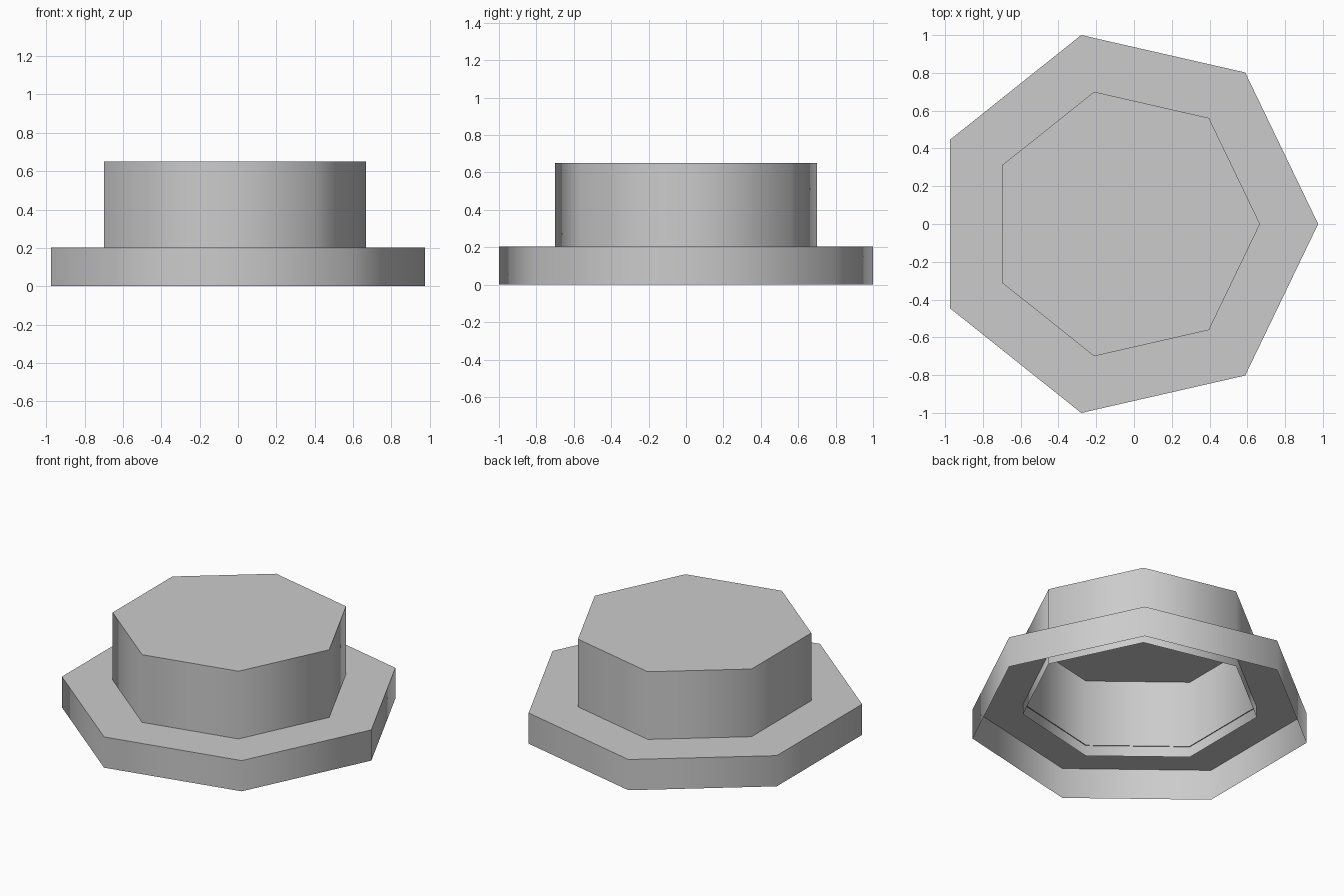
import bpy, bmesh
from math import cos, sin, pi, radians

if "Cube" in bpy.data.objects:
    bpy.data.objects.remove(bpy.data.objects["Cube"])

SIDES = 7
CENTRE_X = -0.051


def heptagon_shell(name, profile, cap_end=False):
    """Sweep an open (radius, z) profile around a seven-sided outline."""
    bm = bmesh.new()
    rings = []
    for r, z in profile:
        rings.append([bm.verts.new((CENTRE_X + r * cos(2 * pi * i / SIDES),
                                    r * sin(2 * pi * i / SIDES), z))
                      for i in range(SIDES)])
    for low, high in zip(rings, rings[1:]):
        for i in range(SIDES):
            j = (i + 1) % SIDES
            bm.faces.new((low[i], low[j], high[j], high[i]))
    if cap_end:
        bm.faces.new(rings[-1])
    mesh = bpy.data.meshes.new(name)
    bm.to_mesh(mesh)
    bm.free()
    obj = bpy.data.objects.new(name, mesh)
    bpy.context.collection.objects.link(obj)
    # Round shading on the walls, crisp rims
    bpy.ops.object.select_all(action='DESELECT')
    obj.select_set(True)
    bpy.context.view_layer.objects.active = obj
    bpy.ops.object.shade_smooth_by_angle(angle=radians(60))
    return obj


# Wide brim: outer wall and top ring, open underneath
heptagon_shell("brim", [(1.026, 0.0), (1.026, 0.203), (0.712, 0.203)])

# Crown: closed on top, hollow, dipping slightly below the brim surface
heptagon_shell("crown", [(0.718, 0.133), (0.718, 0.65)], cap_end=True)
